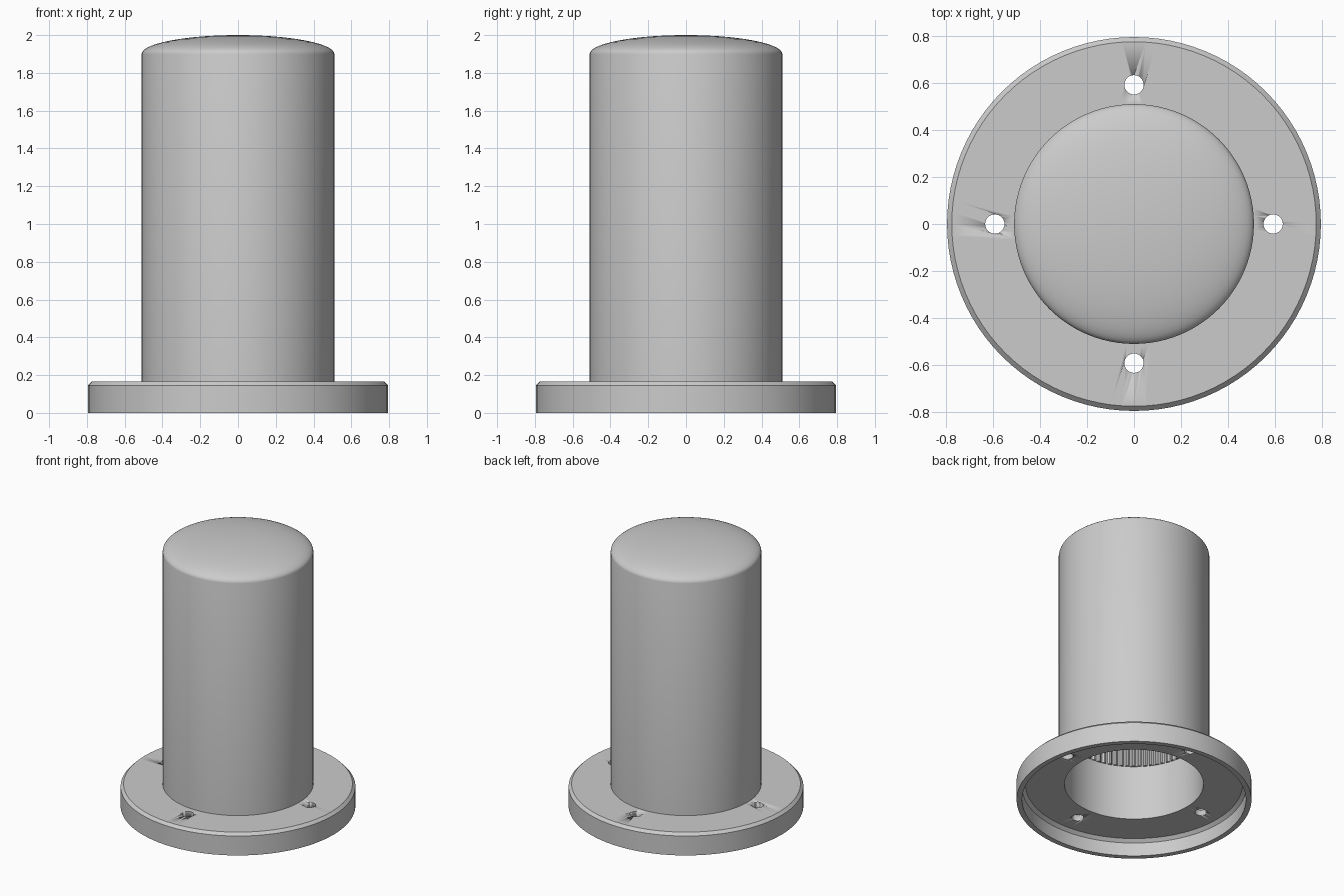
import bpy, bmesh, math

if "Cube" in bpy.data.objects:
    bpy.data.objects.remove(bpy.data.objects["Cube"])


def finish(bm, name, angle=30):
    bmesh.ops.recalc_face_normals(bm, faces=bm.faces)
    me = bpy.data.meshes.new(name)
    bm.to_mesh(me)
    bm.free()
    ob = bpy.data.objects.new(name, me)
    bpy.context.collection.objects.link(ob)
    bpy.ops.object.select_all(action='DESELECT')
    ob.select_set(True)
    bpy.context.view_layer.objects.active = ob
    bpy.ops.object.shade_smooth_by_angle(angle=math.radians(angle))
    return ob


def dome(r, z, h, n=14):
    """Elliptical cap profile from rim to centre."""
    return [(r * math.cos(i / n * math.pi / 2), z + h * math.sin(i / n * math.pi / 2))
            for i in range(n + 1)]


def lathe(name, prof, seg=96):
    bm = bmesh.new()
    vs = [bm.verts.new((r, 0, z)) for r, z in prof]
    es = [bm.edges.new(p) for p in zip(vs, vs[1:])]
    bmesh.ops.spin(bm, geom=vs + es, cent=(0, 0, 0), axis=(0, 0, 1),
                   angle=2 * math.pi, steps=seg)
    bmesh.ops.remove_doubles(bm, verts=bm.verts, dist=1e-5)
    return finish(bm, name)


# Hollow housing: flange with lip, tube and domed end, inside and out
outer = [(0.758, 0), (0.795, 0), (0.795, 0.145), (0.775, 0.165), (0.51, 0.165)]
outer += dome(0.51, 1.9, 0.1)
inner = dome(0.47, 1.86, 0.1)[::-1]
inner += [(0.47, 0.122), (0.735, 0.122), (0.758, 0.1), (0.758, 0)]
housing = lathe("flanged_housing", outer + inner)

# Four bolt holes through the flange
bm = bmesh.new()
for k in range(4):
    a = k * math.pi / 2
    made = bmesh.ops.create_cone(bm, cap_ends=True, segments=32, radius1=0.041,
                                 radius2=0.041, depth=0.3)
    bmesh.ops.translate(bm, verts=made["verts"],
                        vec=(0.592 * math.cos(a), 0.592 * math.sin(a), 0.15))
cutter = finish(bm, "bolt_hole_cutter")
cutter.hide_render = True
mod = housing.modifiers.new("bolt_holes", 'BOOLEAN')
mod.operation = 'DIFFERENCE'
mod.solver = 'EXACT'
mod.object = cutter
bpy.context.view_layer.objects.active = housing
bpy.ops.object.modifier_apply(modifier=mod.name)
bpy.data.objects.remove(cutter, do_unlink=True)

# Fine ribs lining the upper bore
bm = bmesh.new()
teeth, z0, z1 = 72, 0.53, 1.8
cols = []
for i in range(teeth * 4):
    a = 2 * math.pi * i / (teeth * 4)
    r = 0.455 if i % 4 < 2 else 0.468
    cols.append([bm.verts.new((q * math.cos(a), q * math.sin(a), z))
                 for q, z in ((0.475, z0), (r, z0), (r, z1), (0.475, z1))])
for a, b in zip(cols, cols[1:] + cols[:1]):
    for j in range(4):
        k = (j + 1) % 4
        bm.faces.new((a[j], a[k], b[k], b[j]))
finish(bm, "bore_ribs", 20)
